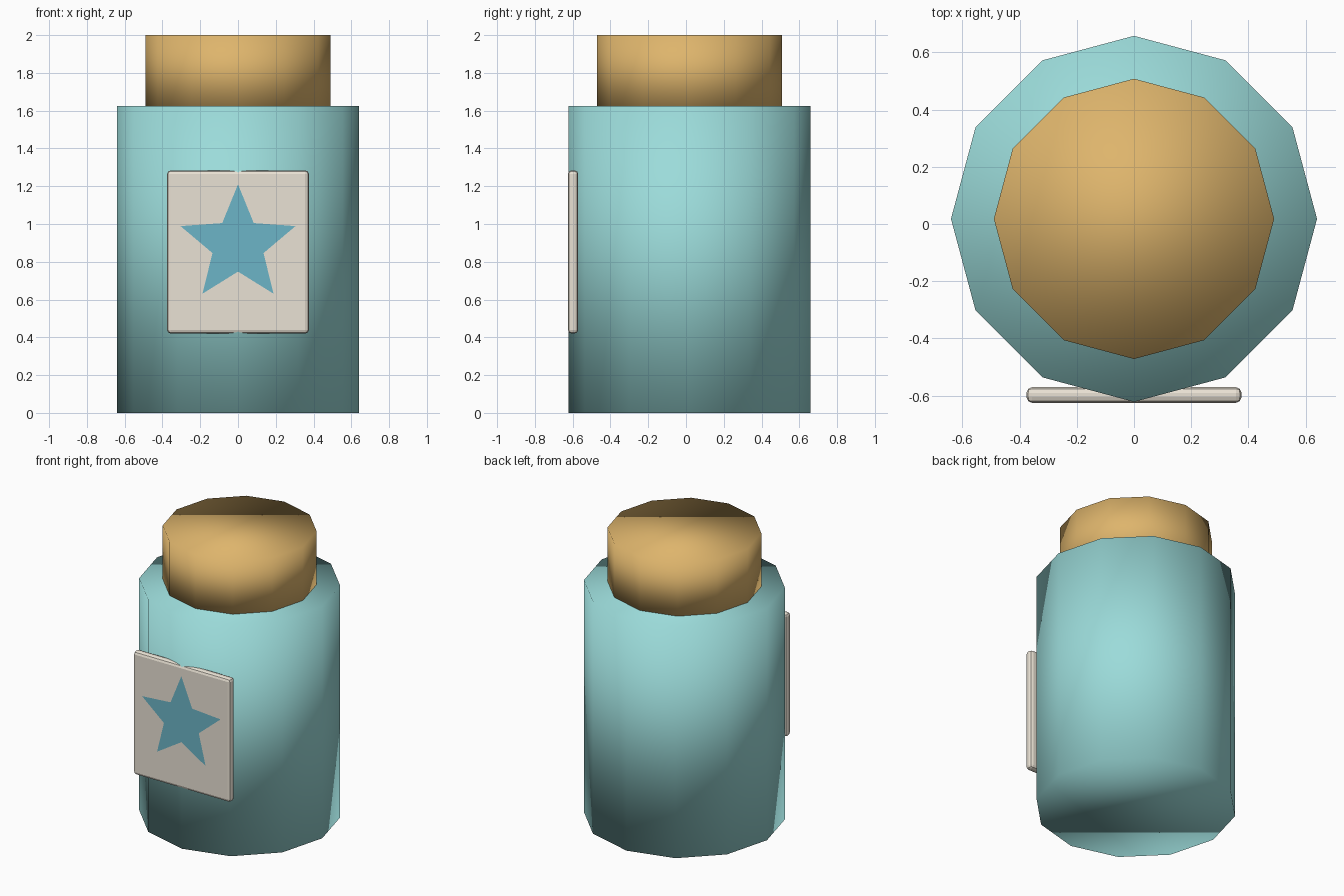
import bpy
import bmesh
from math import sin, cos, pi

if "Cube" in bpy.data.objects:
    bpy.data.objects.remove(bpy.data.objects["Cube"])

CY = 0.018  # jar axis, the label sits in front of it


def paint(obj, rgb):
    mat = bpy.data.materials.new(obj.name + "_colour")
    mat.diffuse_color = (*rgb, 1)
    mat.use_nodes = True
    mat.node_tree.nodes["Principled BSDF"].inputs["Base Color"].default_value = mat.diffuse_color
    obj.data.materials.append(mat)


def drum(name, radius, z0, z1, rgb):
    """Twelve-sided cylinder with shading smoothed over its rims."""
    bpy.ops.mesh.primitive_cylinder_add(
        vertices=12, radius=radius, depth=z1 - z0, location=(0, CY, (z0 + z1) / 2))
    obj = bpy.context.object
    obj.name = name
    bpy.ops.object.shade_smooth()
    paint(obj, rgb)
    return obj


# Jar body and stopper
drum("jar_body", 0.64, 0.0, 1.625, (0.33, 0.71, 0.70))
drum("stopper", 0.49, 1.60, 2.0, (0.73, 0.46, 0.15))

# Label plate with rounded edges
bpy.ops.mesh.primitive_cube_add(size=1, location=(0, -0.598, 0.852))
label = bpy.context.object
label.name = "label"
label.scale = (0.752, 0.055, 0.864)
bpy.ops.object.transform_apply(location=False, rotation=False, scale=True)
bevel = label.modifiers.new("rounded_edges", 'BEVEL')
bevel.width = 0.02
bevel.segments = 2
paint(label, (0.82, 0.76, 0.66))

# Five-pointed star lying on the label
bm = bmesh.new()
points = []
for i in range(10):
    r = 0.142 if i % 2 else 0.32
    a = i * pi / 5
    points.append(bm.verts.new((r * sin(a), 0, r * cos(a))))
bm.faces.new(points)
bm.normal_update()
if bm.faces[:][0].normal.y > 0:
    bmesh.ops.reverse_faces(bm, faces=bm.faces[:])
mesh = bpy.data.meshes.new("star")
bm.to_mesh(mesh)
bm.free()
star = bpy.data.objects.new("star", mesh)
star.location = (0, -0.627, 0.89)
bpy.context.collection.objects.link(star)
paint(star, (0.15, 0.46, 0.57))
